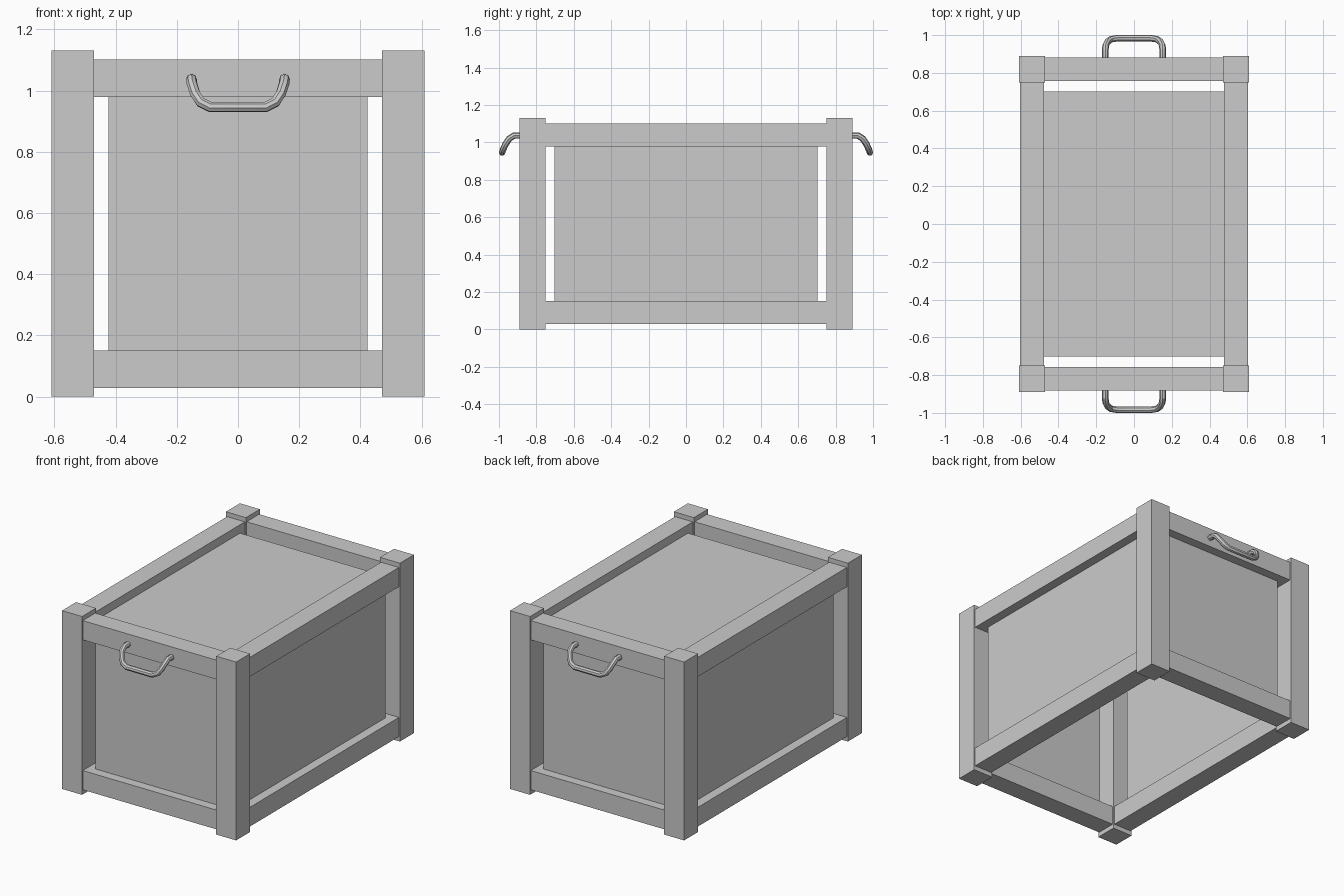
import bpy
import bmesh
from mathutils import Vector

cube = bpy.data.objects.get("Cube")
if cube:
    bpy.data.objects.remove(cube, do_unlink=True)

# One plain grey for the whole crate
GREY = (0.6, 0.6, 0.6, 1)
grey = bpy.data.materials.new("light_grey")
grey.use_nodes = True
grey.diffuse_color = GREY
bsdf = next(n for n in grey.node_tree.nodes if n.type == "BSDF_PRINCIPLED")
bsdf.inputs["Base Color"].default_value = GREY


def box(name, low, high):
    """Axis-aligned box between two corners."""
    low, high = Vector(low), Vector(high)
    mesh = bpy.data.meshes.new(name)
    bm = bmesh.new()
    bmesh.ops.create_cube(bm, size=1)
    bmesh.ops.scale(bm, vec=high - low, verts=bm.verts)
    bmesh.ops.translate(bm, vec=(low + high) / 2, verts=bm.verts)
    bm.to_mesh(mesh)
    bm.free()
    mesh.materials.append(grey)
    obj = bpy.data.objects.new(name, mesh)
    bpy.context.collection.objects.link(obj)
    return obj


def centred(name, centre, size):
    c, half = Vector(centre), Vector(size) / 2
    return box(name, c - half, c + half)


POST_X, POST_Y, POST, HEIGHT = 0.54, 0.82, 0.14, 1.13
RAIL = 0.125
SHEET = 0.006
PANEL_Z, PANEL_H = 0.565, 0.95
SIDES = ((1, "left", "back"), (-1, "right", "front"))

# Corner posts
for sx, side, _ in SIDES:
    for sy, _, end in SIDES:
        centred(f"{end}_{side}_post", (sx * POST_X, sy * POST_Y, HEIGHT / 2),
                (POST, POST, HEIGHT))

# Rails between the posts, low and high
for level, z in (("lower", 0.09), ("upper", 1.04)):
    for s, side, end in SIDES:
        centred(f"{level}_{side}_rail", (s * POST_X, 0, z),
                (RAIL, 2 * POST_Y - POST, 0.122))
        centred(f"{level}_{end}_rail", (0, s * POST_Y, z),
                (2 * POST_X - POST, RAIL, 0.122))

# Thin panels seated in the rails, leaving slots beside the posts
for s, side, end in SIDES:
    centred(f"{side}_panel", (s * POST_X, 0, PANEL_Z), (SHEET, 1.405, PANEL_H))
    centred(f"{end}_panel", (0, s * POST_Y, PANEL_Z), (0.845, SHEET, PANEL_H))
centred("top_panel", (0, 0, 1.045), (2 * POST_X, 1.405, SHEET))

# Bent tube handles: half of the path, mirrored across the middle
half = [(0.152, 0.875, 1.037), (0.152, 0.92, 1.037), (0.15, 0.945, 1.02),
        (0.14, 0.965, 0.99), (0.122, 0.978, 0.962), (0.09, 0.983, 0.946)]
path = half + [(-x, y, z) for x, y, z in reversed(half)]
for s, _, end in SIDES:
    curve = bpy.data.curves.new(f"{end}_handle", "CURVE")
    curve.dimensions = "3D"
    curve.bevel_depth = 0.0175
    curve.bevel_resolution = 2
    curve.use_fill_caps = True
    spline = curve.splines.new("POLY")
    spline.points.add(len(path) - 1)
    for point, (x, y, z) in zip(spline.points, path):
        point.co = (s * x, s * y, z, 1)
    curve.materials.append(grey)
    handle = bpy.data.objects.new(f"{end}_handle", curve)
    bpy.context.collection.objects.link(handle)
    bpy.ops.object.select_all(action="DESELECT")
    handle.select_set(True)
    bpy.context.view_layer.objects.active = handle
    bpy.ops.object.convert(target="MESH")
    bpy.ops.object.shade_smooth_by_angle()
